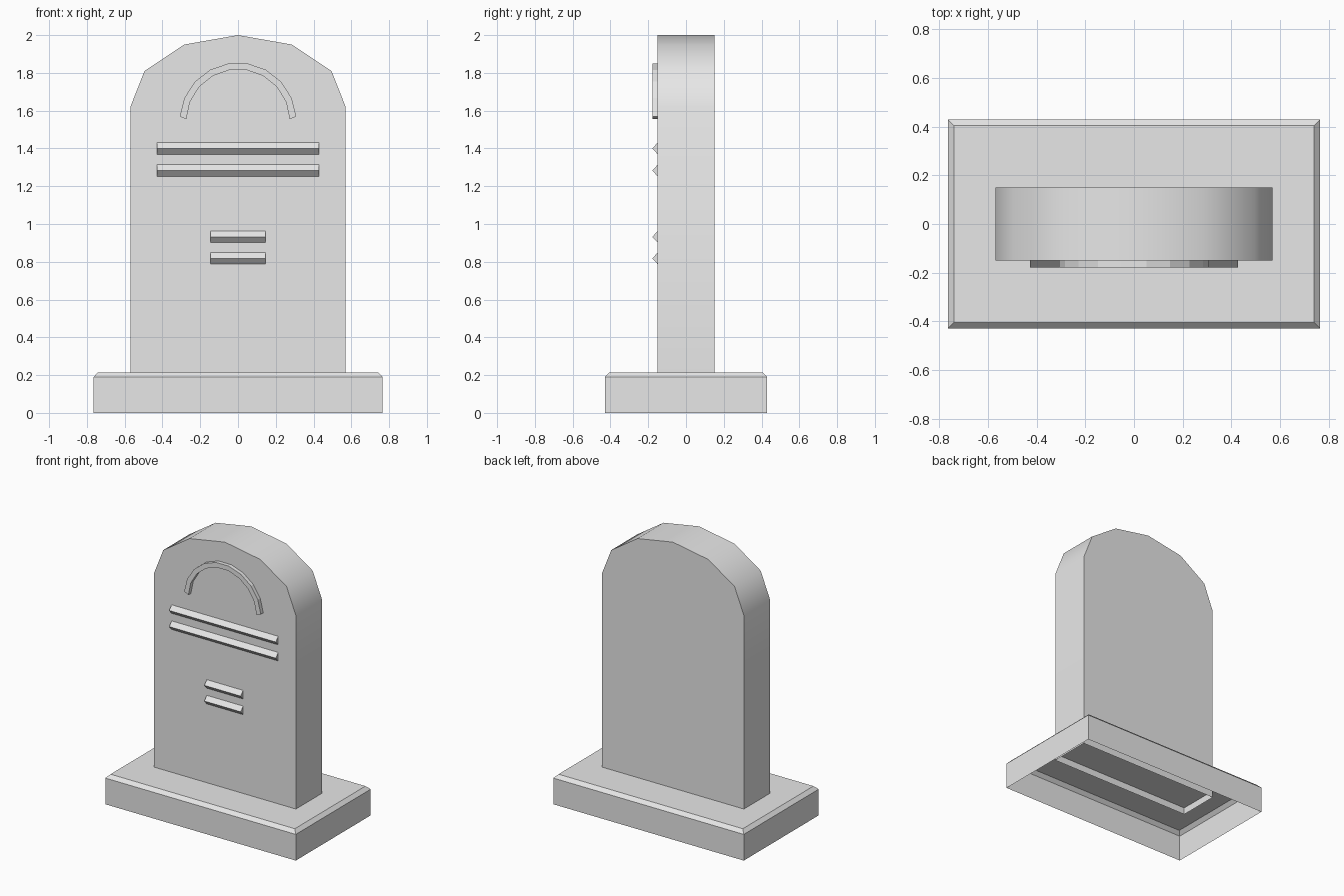
import bpy, math
from math import cos, sin, radians

cube = bpy.data.objects.get("Cube")
if cube:
    bpy.data.objects.remove(cube, do_unlink=True)

# Single stone colour
stone = bpy.data.materials.new("grey_stone")
stone.use_nodes = True
stone.diffuse_color = (0.8, 0.8, 0.8, 1)
stone.node_tree.nodes["Principled BSDF"].inputs["Base Color"].default_value = (0.8, 0.8, 0.8, 1)


def make(name, verts, faces):
    mesh = bpy.data.meshes.new(name)
    mesh.from_pydata(verts, [], faces)
    mesh.materials.append(stone)
    obj = bpy.data.objects.new(name, mesh)
    bpy.context.collection.objects.link(obj)
    return obj


def loft(name, rings, cap_start=True, cap_end=True, skip=()):
    """Bridge closed rings of equal size, leaving out the listed sides."""
    n = len(rings[0])
    verts = [p for ring in rings for p in ring]
    faces = []
    for r in range(len(rings) - 1):
        for i in range(n):
            if i not in skip:
                j = (i + 1) % n
                faces.append((r * n + i, r * n + j, (r + 1) * n + j, (r + 1) * n + i))
    if cap_start:
        faces.append(tuple(reversed(range(n))))
    if cap_end:
        faces.append(tuple(range(len(verts) - n, len(verts))))
    return make(name, verts, faces)


# Base: open underneath, with a chamfered top edge
def rectangle(x, y, z):
    return [(-x, -y, z), (x, -y, z), (x, y, z), (-x, y, z)]


loft("base", [rectangle(0.765, 0.43, 0), rectangle(0.765, 0.43, 0.19),
              rectangle(0.74, 0.405, 0.215)], cap_start=False)

# Slab: rounded top, open foot sunk into the base
half = [(0.57, 0.165), (0.57, 1.62), (0.495, 1.81), (0.285, 1.95)]
outline = half + [(0, 2)] + [(-x, z) for x, z in reversed(half)]
outline.reverse()
slab = loft("headstone_slab", [[(x, y, z) for x, z in outline] for y in (0.15, -0.15)],
            skip=(len(outline) - 1,))
for o in bpy.context.selected_objects:
    o.select_set(False)
slab.select_set(True)
bpy.context.view_layer.objects.active = slab
bpy.ops.object.shade_smooth_by_angle(angle=radians(40))

# Raised arch on the front
FRONT, RAISED = -0.15, -0.178
SEGMENTS = 9


def arc(radius, start):
    step = (180 - 2 * start) / SEGMENTS
    angles = [radians(start + step * i) for i in range(SEGMENTS + 1)]
    return [(radius * cos(a), 1.545 + radius * sin(a)) for a in angles]


outer, inner = arc(0.309, 4.5), arc(0.274, 2)
sections = [[(ox, FRONT, oz), (ox, RAISED, oz), (ix, RAISED, iz), (ix, FRONT, iz)]
            for (ox, oz), (ix, iz) in zip(outer, inner)]
loft("raised_arch", sections)

# Wedge-shaped bars standing in for inscription lines
bars = [("upper_long_bar", 0.428, 1.4), ("lower_long_bar", 0.428, 1.283),
        ("upper_short_bar", 0.146, 0.932), ("lower_short_bar", 0.146, 0.818)]
for name, x, z in bars:
    loft(name, [[(s, FRONT, z + 0.031), (s, RAISED, z), (s, FRONT, z - 0.031)]
                for s in (-x, x)])

# Consistent outward normals on the closed ornaments
import bmesh
for obj in bpy.context.collection.objects:
    if obj.type == 'MESH' and (obj.name.endswith("_bar") or obj.name == "raised_arch"):
        bm = bmesh.new()
        bm.from_mesh(obj.data)
        bmesh.ops.recalc_face_normals(bm, faces=bm.faces)
        bm.to_mesh(obj.data)
        bm.free()
